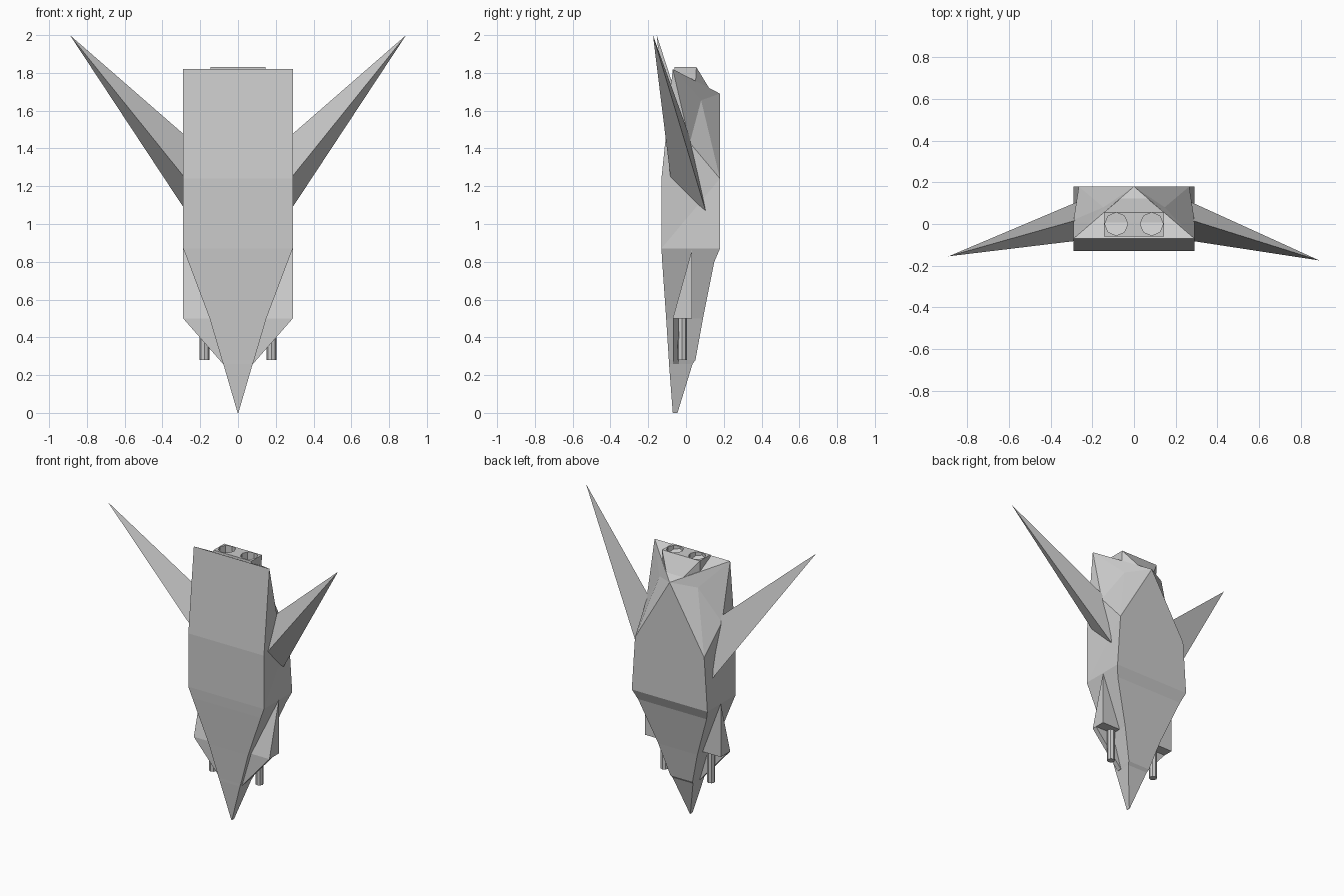
import bpy, bmesh

if "Cube" in bpy.data.objects:
    bpy.data.objects.remove(bpy.data.objects["Cube"])


def make_object(name, verts, faces):
    bm = bmesh.new()
    vs = [bm.verts.new(v) for v in verts]
    for f in faces:
        bm.faces.new([vs[i] for i in f])
    bmesh.ops.recalc_face_normals(bm, faces=bm.faces)
    me = bpy.data.meshes.new(name)
    bm.to_mesh(me)
    bm.free()
    ob = bpy.data.objects.new(name, me)
    bpy.context.collection.objects.link(ob)
    return ob


def hull(name, pts):
    bm = bmesh.new()
    for p in pts:
        bm.verts.new(p)
    res = bmesh.ops.convex_hull(bm, input=bm.verts)
    junk = [e for e in res["geom_interior"] if isinstance(e, bmesh.types.BMVert)]
    bmesh.ops.delete(bm, geom=junk, context='VERTS')
    bmesh.ops.dissolve_limit(bm, angle_limit=0.01, verts=bm.verts, edges=bm.edges)
    bmesh.ops.recalc_face_normals(bm, faces=bm.faces)
    me = bpy.data.meshes.new(name)
    bm.to_mesh(me)
    bm.free()
    ob = bpy.data.objects.new(name, me)
    bpy.context.collection.objects.link(ob)
    return ob


def cylinder(name, sides, r, x, y, z0, z1):
    bpy.ops.mesh.primitive_cylinder_add(vertices=sides, radius=r, depth=z1 - z0,
                                        location=(x, y, (z0 + z1) / 2))
    ob = bpy.context.object
    ob.name = name
    return ob


# Nose: rectangular sections (z, half width, front y, back y)
sections = [(0, .002, -.07, -.045), (.26, .078, -.09, .035), (.28, .085, -.091, .05),
            (.5, .15, -.105, .09), (.8, .263, -.126, .15), (.87, .29, -.13, .18)]
verts, faces = [], [(3, 2, 1, 0)]
for i, (z, w, yf, yb) in enumerate(sections):
    verts += [(-w, yf, z), (w, yf, z), (w, yb, z), (-w, yb, z)]
    if i:
        b = 4 * i
        faces += [(b - 4 + k, b - 4 + (k + 1) % 4, b + (k + 1) % 4, b + k) for k in range(4)]
make_object("nose", verts, faces)

# Main body: one side listed, mirrored in x, plus a shared ridge point
side = [(.29, -.13, .87), (.29, .18, .87), (.265, .18, 1.24), (.29, .02, 1.43),
        (.29, -.07, 1.82), (.29, -.13, 1.24), (.147, .08, 1.655)]
n = len(side)
apex = 2 * n
verts = side + [(-x, y, z) for x, y, z in side] + [(0, .18, 1.69)]
faces = [(0, n, n + 5, 5), (5, n + 5, n + 4, 4), (apex, 4, n + 4),
         (1, 2, apex, n + 2, n + 1), (0, 1, n + 1, n)]
for o in (0, n):
    faces += [(o, o + 1, o + 2), (o, o + 2, o + 3, o + 4, o + 5),
              (o + 2, o + 3, o + 6), (o + 3, o + 4, o + 6),
              (o + 2, o + 6, apex), (o + 6, o + 4, apex)]
make_object("body", verts, faces)

# Engine block with two octagonal exhaust recesses
block = hull("engine_block", [(s * x, y, z) for s in (-1, 1) for x, y, z in
             [(.145, .055, 1.83), (.145, .05, 1.74), (.145, -.06, 1.83),
              (.145, -.065, 1.74), (.065, .122, 1.72)]])
for s, tag in ((-1, "left"), (1, "right")):
    cut = cylinder("exhaust_cutter_" + tag, 8, .055, s * .085, 0, 1.78, 1.9)
    cut.hide_render = True
    cut.hide_viewport = True
    mod = block.modifiers.new("exhaust_" + tag, 'BOOLEAN')
    mod.operation = 'DIFFERENCE'
    mod.solver = 'EXACT'
    mod.object = cut

for s, tag, tip_y in ((-1, "left", -.155), (1, "right", -.175)):
    # Wings: long three-sided spikes
    hull("wing_" + tag, [(s * .27, -.08, 1.23), (s * .27, .107, 1.06),
                         (s * .27, .02, 1.46), (s * .89, tip_y, 2.0)])
    # Cheek pods: upper wedge and thin lower fin
    hull("pod_" + tag, [(s * .29, .033, .87), (s * .29, -.07, .5), (s * .29, .033, .5),
                        (s * .1, -.07, .5), (s * .1, .033, .5), (s * .2, .033, .87)])
    hull("pod_fin_" + tag, [(s * x, y, z) for y in (-.07, -.037) for x, z in
                            [(.29, .5), (.05, .5), (.08, .26), (.04, .26)]])
    # Gun barrels
    cylinder("gun_" + tag, 8, .026, s * .178, -.02, .28, .52)
